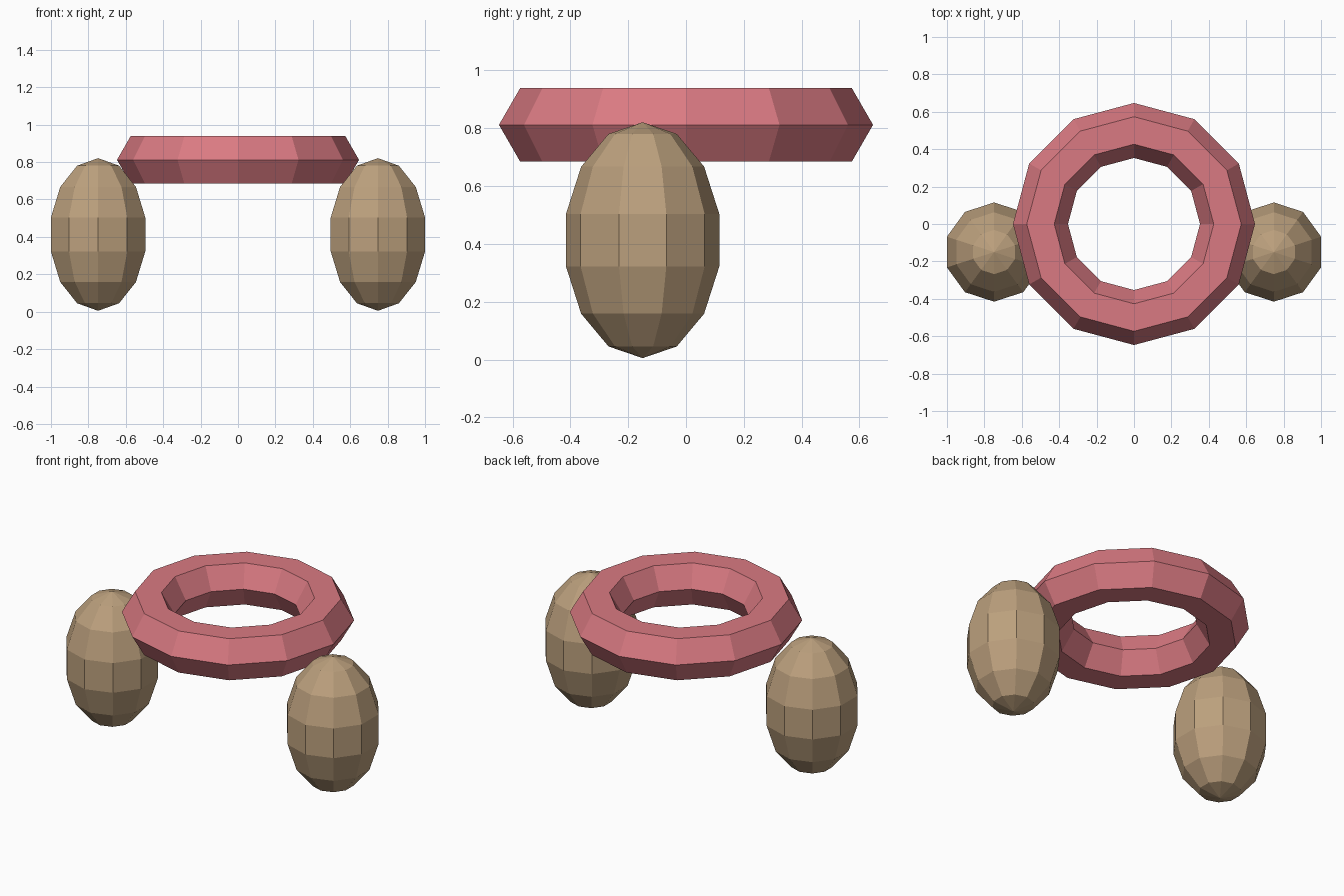
import bpy

if "Cube" in bpy.data.objects:
    bpy.data.objects.remove(bpy.data.objects["Cube"])


def material(name, rgb):
    m = bpy.data.materials.new(name)
    m.diffuse_color = (*rgb, 1.0)
    m.use_nodes = True
    m.node_tree.nodes["Principled BSDF"].inputs["Base Color"].default_value = m.diffuse_color
    return m


PINK = material("rose_pink", (0.70, 0.195, 0.225))
TAN = material("tan", (0.50, 0.35, 0.205))


def finish(name, mat):
    obj = bpy.context.object
    obj.name = name
    obj.data.materials.append(mat)
    bpy.ops.object.shade_flat()
    return obj


# flat-shaded ring with a hexagonal cross-section
bpy.ops.mesh.primitive_torus_add(
    major_segments=12, minor_segments=6, major_radius=0.5,
    minor_radius=0.147, location=(0, 0, 0.812))
finish("ring", PINK)

# two stretched ten-sided pods, mirrored left and right
for side, name in ((-1, "left_pod"), (1, "right_pod")):
    bpy.ops.mesh.primitive_uv_sphere_add(
        segments=10, ring_count=7, radius=0.272,
        location=(side * 0.748, -0.15, 0.413))
    pod = finish(name, TAN)
    pod.scale = (1, 1, 1.5)
